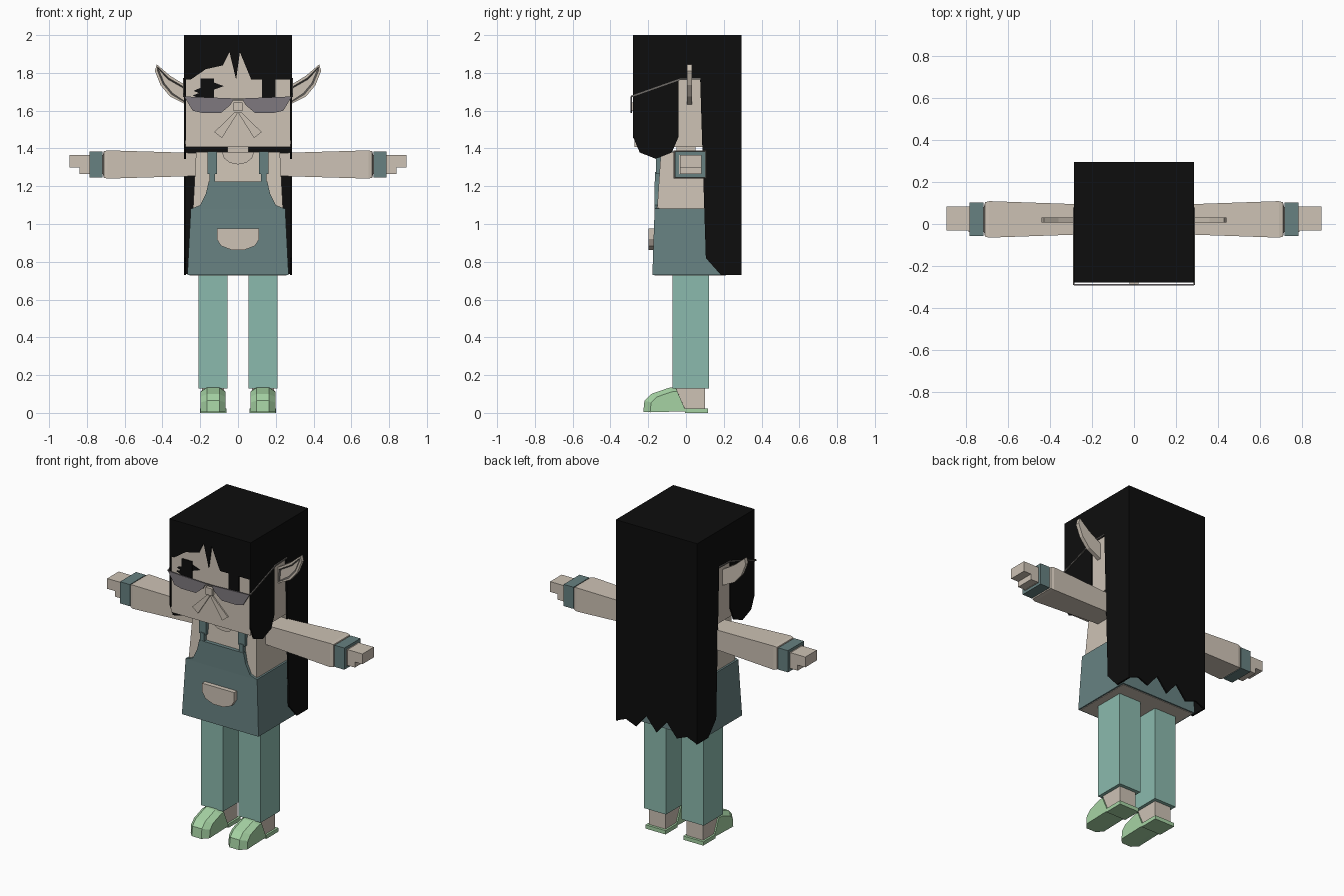
import bpy
import bmesh
from math import sin, cos, pi
from mathutils import Vector

if "Cube" in bpy.data.objects:
    bpy.data.objects.remove(bpy.data.objects["Cube"])


def material(name, red, green, blue):
    mat = bpy.data.materials.new(name)
    mat.use_nodes = True
    mat.diffuse_color = (red, green, blue, 1)
    shader = mat.node_tree.nodes["Principled BSDF"]
    shader.inputs["Base Color"].default_value = mat.diffuse_color
    return mat


SKIN = material("skin", 0.61, 0.54, 0.46)
HAIR = material("black hair", 0.004, 0.004, 0.004)
APRON = material("slate teal", 0.135, 0.22, 0.22)
TROUSER = material("light teal", 0.26, 0.49, 0.42)
SHOE = material("pale green", 0.38, 0.65, 0.37)
LENS = material("grey lens", 0.21, 0.19, 0.21)
FRAME = material("grey frame", 0.15, 0.14, 0.13)

# Shared measures
WIDTH = 0.285
FRONT = -0.28
BACK = 0.295
CROWN = 2
HEM = 0.73
SHELL = 0.01
MID_Y = 0.022
ARM_Z = 1.315
SHOULDER = 1.38
SIDES = {"left": 1, "right": -1}


def loft(name, rings, mat):
    """Skin a closed solid through rings of equal point count."""
    bm = bmesh.new()
    loops = [[bm.verts.new(point) for point in ring] for ring in rings]
    for low, high in zip(loops, loops[1:]):
        for i in range(len(low)):
            bm.faces.new((low[i - 1], low[i], high[i], high[i - 1]))
    bm.faces.new(loops[0])
    bm.faces.new(loops[-1])
    bmesh.ops.recalc_face_normals(bm, faces=bm.faces)
    mesh = bpy.data.meshes.new(name)
    bm.to_mesh(mesh)
    bm.free()
    mesh.materials.append(mat)
    part = bpy.data.objects.new(name, mesh)
    bpy.context.collection.objects.link(part)
    return part


def plate(name, outline, y, depth, mat, side=1):
    """Extrude a front outline backwards from y."""
    return loft(name, [[(side * x, level, z) for x, z in outline] for level in (y, y + depth)], mat)


def rect(a, b, half_a, half_b):
    return [(a - half_a, b - half_b), (a + half_a, b - half_b),
            (a + half_a, b + half_b), (a - half_a, b + half_b)]


def box(name, centre, size, mat, side=1):
    x, y, z = centre
    wide, deep, tall = size
    return plate(name, rect(x, z, wide / 2, tall / 2), y - deep / 2, deep, mat, side)


def stack(name, levels, mat):
    """Tapered block from (height, half width, half depth) levels."""
    return loft(name, [[(x, y, z) for x, y in rect(0, MID_Y, wide, deep)]
                       for z, wide, deep in levels], mat)


def bar(name, start, end, radius, mat):
    start, end = Vector(start), Vector(end)
    side = Vector((radius, 0, 0))
    up = (end - start).cross(side).normalized() * radius
    corners = (-side - up, side - up, side + up, up - side)
    return loft(name, [[point + corner for corner in corners] for point in (start, end)], mat)


def bowl(a, b, half_a, drop, steps):
    """Lower half of an ellipse, from left to right."""
    angles = [pi + pi * i / steps for i in range(steps + 1)]
    return [(a + half_a * cos(t), b + drop * sin(t)) for t in angles]


def mirrored(half):
    return half + [(-x, z) for x, z in reversed(half)]


# Head and neck
box("head", (0, 0.005, 1.7), (0.554, 0.554, 0.584), SKIN)
box("neck", (0, 0, 1.39), (0.11, 0.1, 0.06), SKIN)
box("nose", (0, FRONT, 1.62), (0.045, 0.024, 0.045), SKIN)

# Hair shell: crown, fringe, ragged back, and sides with a front lock
box("hair_crown", (0, (FRONT + BACK) / 2, CROWN - SHELL / 2), (2 * WIDTH, BACK - FRONT, SHELL), HAIR)
brow = 1.765
fringe = [(WIDTH, CROWN), (WIDTH, brow), (0.07, brow), (0.01, 1.91), (-0.01, brow),
          (-0.045, 1.91), (-0.08, 1.84), (-0.17, 1.82), (-0.25, brow), (-WIDTH, brow), (-WIDTH, CROWN)]
plate("hair_fringe", fringe, FRONT, SHELL, HAIR)

teeth = 8
hem = []
for i in range(teeth + 1):
    x = WIDTH * (2 * i / teeth - 1)
    notch = (i % 2) * (WIDTH - abs(x)) * 0.4
    hem.append((x, HEM + notch))
plate("hair_back", hem + [(WIDTH, CROWN), (-WIDTH, CROWN)], BACK, -SHELL, HAIR)

lock = bowl(-0.16, 1.46, 0.12, 0.115, 4)
sideburn = [(-0.04, brow), (0.075, brow), (0.105, 0.82), (0.185, HEM), (BACK, HEM)]
outline = [(FRONT, CROWN)] + lock + sideburn + [(BACK, CROWN)]
for label, side in SIDES.items():
    loft(label + "_hair_side", [[(side * x, y, z) for y, z in outline]
                                for x in (WIDTH - SHELL, WIDTH)], HAIR)

# Eyes, with lashes beside one of them
for label, side in SIDES.items():
    box(label + "_eye", (0.163, FRONT + 0.005, 1.68), (0.073, 0.006, 0.18), HAIR, side)
for i, (root, tip) in enumerate(((0.13, 0.075), (0.19, 0.235), (0.19, 0.24))):
    z = 1.73 - 0.025 * i
    lash = [(root, z + 0.02), (tip, z), (root, z - 0.02)]
    plate("right_lash", lash, FRONT + 0.004, 0.006, HAIR, -1)

# Glasses, moustache strips and ears
lens = [(0.02, 1.665), (WIDTH, 1.675), (0.24, 1.6), (0.19, 1.588), (0.09, 1.588), (0.04, 1.63)]
moustache = [(0, 1.59), (0.02, 1.59), (0.125, 1.487), (0.085, 1.455)]
ear = [(0.27, 1.73), (0.36, 1.785), (0.43, 1.845), (0.44, 1.81), (0.41, 1.735), (0.36, 1.675), (0.27, 1.63)]
box("glasses_bridge", (0, -0.289, 1.66), (0.06, 0.008, 0.01), FRAME)
for label, side in SIDES.items():
    plate(label + "_lens", lens, -0.293, 0.007, LENS, side)
    x = side * (WIDTH + 0.002)
    hinge, bend, tip = (x, -0.29, 1.675), (x, -0.035, brow), (x, 0.078, brow + 0.005)
    bar(label + "_glasses_arm", hinge, bend, 0.004, FRAME)
    bar(label + "_glasses_tip", bend, tip, 0.004, FRAME)
    plate(label + "_moustache", moustache, FRONT, SHELL, SKIN, side)

    # Ear with a sunken, grey-edged hollow
    part = plate(label + "_ear", ear, 0.006, 0.025, SKIN, side)
    part.data.materials.append(FRAME)
    bm = bmesh.new()
    bm.from_mesh(part.data)
    hollow = [face for face in bm.faces if face.normal.y < -0.9]
    bmesh.ops.inset_region(bm, faces=hollow, thickness=0.014)
    rim = bmesh.ops.inset_region(bm, faces=hollow, thickness=0.008, depth=-SHELL)
    for face in rim["faces"]:
        face.material_index = 1
    bm.to_mesh(part.data)
    bm.free()

# Torso, apron, pocket and collar
stack("torso", [(HEM - 0.003, 0.258, 0.19), (1.08, 0.238, 0.175), (SHOULDER, 0.222, 0.155)], SKIN)
stack("apron_skirt", [(HEM, 0.268, 0.2), (1.083, 0.25, 0.188)], APRON)
plate("collar", bowl(0, SHOULDER, 0.085, 0.065, 6), -0.148, 0.03, SKIN)
bib = mirrored([(0.25, 1.08), (0.2, 1.1), (0.17, 1.16), (0.155, 1.225)])
plate("apron_bib", bib, -0.167, 0.025, APRON)
pocket = bowl(0, 0.92, 0.112, 0.06, 5) + [(0.112, 0.975), (-0.112, 0.975)]
plate("pocket", pocket, -0.198, 0.03, SKIN)

palm_z = ARM_Z + 0.05
palm = [(0.78, palm_z), (0.893, palm_z), (0.893, 1.3), (0.84, 1.3), (0.84, 1.265), (0.78, 1.265)]
arm = [(0.2, 0.07), (0.69, 0.087), (0.71, 0.082), (0.715, 0.06), (0.79, 0.06)]
toe = [(-0.226, 0.004), (-0.22, 0.065), (-0.185, 0.1), (-0.09, 0.133), (-0.055, 0.135), (0, 0.01)]
leg_x = 0.132

for label, side in SIDES.items():
    # Shoulder straps, narrowing to a tab above the bib
    box(label + "_front_strap", (0.136, -0.145, 1.325), (0.05, 0.03, 0.12), APRON, side)
    box(label + "_strap_tab", (0.136, -0.15, 1.245), (0.03, 0.03, 0.06), APRON, side)
    box(label + "_shoulder_strap", (0.136, MID_Y, SHOULDER), (0.05, 0.36, SHELL), APRON, side)
    box(label + "_back_strap", (0.136, 0.19, 1.22), (0.05, 0.03, 0.33), APRON, side)

    # Arm, wristband and hand
    sections = [[(side * x, y, z) for y, z in rect(MID_Y, ARM_Z, half, half * 0.86)] for x, half in arm]
    loft(label + "_arm", sections, SKIN)
    box(label + "_wristband", (0.751, MID_Y, ARM_Z), (0.068, 0.16, 0.137), APRON, side)
    plate(label + "_hand", palm, -0.032, 0.115, SKIN, side)

    # Leg, ankle and shoe
    box(label + "_trouser_leg", (leg_x, 0.025, 0.435), (0.155, 0.194, 0.61), TROUSER, side)
    box(label + "_ankle", (leg_x, 0.025, 0.08), (0.115, 0.15, 0.12), SKIN, side)
    rings = []
    for offset, scale in ((-0.066, 0.84), (-0.033, 1), (0.033, 1), (0.066, 0.84)):
        rings.append([(side * (leg_x + offset), y * scale, z * scale) for y, z in toe])
    loft(label + "_shoe_toe", rings, SHOE)
    box(label + "_shoe_heel", (leg_x, 0.055, 0.012), (0.14, 0.122, 0.024), SHOE, side)
